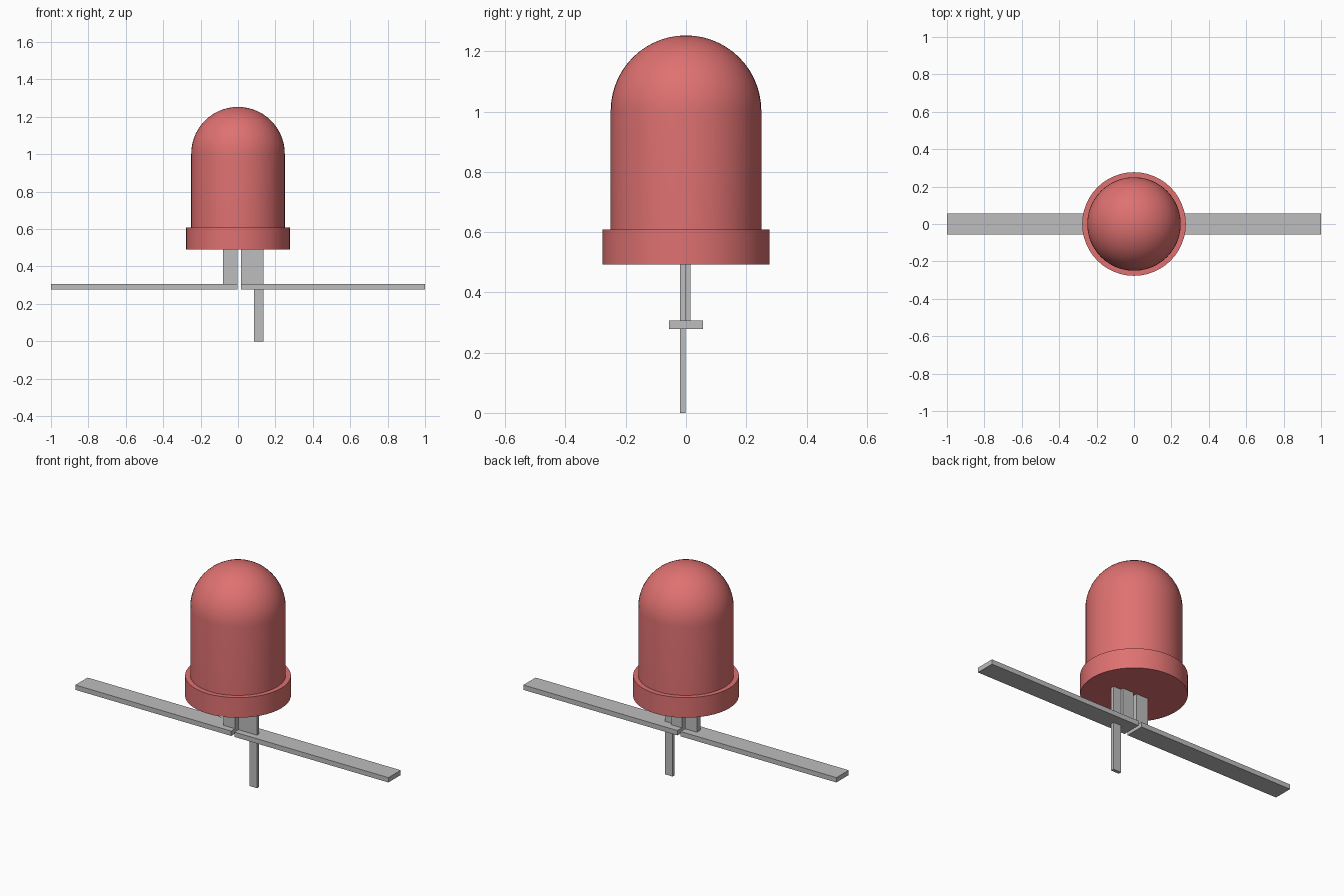
import bpy, bmesh, math

if "Cube" in bpy.data.objects:
    bpy.data.objects.remove(bpy.data.objects["Cube"])


def material(name, rgb):
    m = bpy.data.materials.new(name)
    m.diffuse_color = (*rgb, 1)
    m.use_nodes = True
    m.node_tree.nodes["Principled BSDF"].inputs["Base Color"].default_value = m.diffuse_color
    return m


red = material("soft red", (0.74, 0.165, 0.165))
grey = material("metal grey", (0.51, 0.51, 0.51))


def finish(name, bm, mat):
    bmesh.ops.recalc_face_normals(bm, faces=bm.faces)
    mesh = bpy.data.meshes.new(name)
    bm.to_mesh(mesh)
    bm.free()
    mesh.materials.append(mat)
    ob = bpy.data.objects.new(name, mesh)
    bpy.context.collection.objects.link(ob)
    return ob


def box(name, x, y, z, mat=grey):
    bm = bmesh.new()
    bmesh.ops.create_cube(bm, size=1)
    for v in bm.verts:
        v.co = [r[0] if c < 0 else r[1] for c, r in zip(v.co, (x, y, z))]
    return finish(name, bm, mat)


def lathe(name, profile, mat, steps=48):
    bm = bmesh.new()
    verts = [bm.verts.new((r, 0, z)) for r, z in profile]
    edges = [bm.edges.new(p) for p in zip(verts, verts[1:])]
    bmesh.ops.spin(bm, geom=verts + edges, cent=(0, 0, 0), axis=(0, 0, 1),
                   angle=2 * math.pi, steps=steps)
    bmesh.ops.remove_doubles(bm, verts=bm.verts, dist=0.0005)
    ob = finish(name, bm, mat)
    bpy.ops.object.select_all(action='DESELECT')
    ob.select_set(True)
    bpy.context.view_layer.objects.active = ob
    bpy.ops.object.shade_smooth_by_angle(angle=math.radians(35))
    return ob


# Lens: flanged base, straight barrel and domed top
BASE, RIM, SHOULDER, R = 0.492, 0.608, 1.003, 0.25
profile = [(0, BASE), (0.277, BASE), (0.277, RIM), (R, RIM)]
profile += [(R * math.cos(a), SHOULDER + R * math.sin(a))
            for a in (math.pi / 2 * i / 14 for i in range(14))]
profile.append((0, SHOULDER + R))
lathe("lens", profile, red)

# Flat strips running out to each side
STRIP_Y, STRIP_Z = (-0.056, 0.056), (0.278, 0.306)
box("left_strip", (-1.0, -0.004), STRIP_Y, STRIP_Z)
box("right_strip", (0.016, 1.0), STRIP_Y, STRIP_Z)

# Posts between the strips and the lens
POST_Y, POST_Z = (-0.02, 0.015), (0.30, BASE)
box("left_post", (-0.08, -0.004), POST_Y, POST_Z)
box("right_post", (0.016, 0.086), POST_Y, POST_Z)

# Thin leg beside the right post, reaching the ground
box("leg", (0.086, 0.136), (-0.02, -0.001), (0, BASE))
